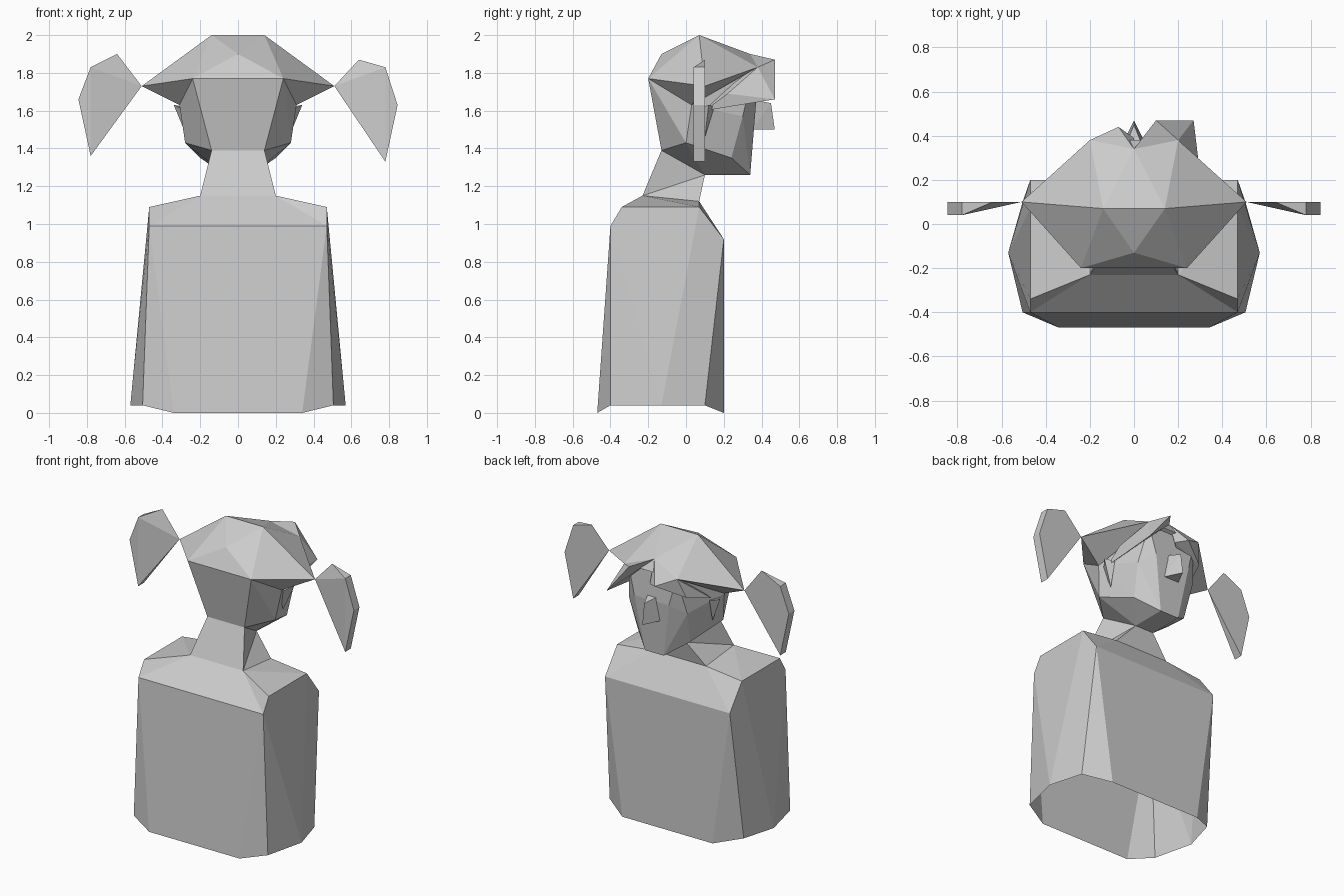
import bpy
import bmesh

cube = bpy.data.objects.get("Cube")
if cube:
    bpy.data.objects.remove(cube)

grey = bpy.data.materials.new("plain grey")
grey.use_nodes = True
tone = (0.6, 0.6, 0.6, 1)
grey.diffuse_color = tone
grey.node_tree.nodes["Principled BSDF"].inputs["Base Color"].default_value = tone


def finish(name, bm):
    """Turn a bmesh into a flat-shaded object."""
    bmesh.ops.recalc_face_normals(bm, faces=bm.faces)
    mesh = bpy.data.meshes.new(name)
    bm.to_mesh(mesh)
    bm.free()
    mesh.materials.append(grey)
    obj = bpy.data.objects.new(name, mesh)
    bpy.context.collection.objects.link(obj)
    return obj


def flip(point):
    return (-point[0], point[1], point[2])


def hull(name, points, mirrored=False):
    """Faceted solid wrapped around a few corner points."""
    bm = bmesh.new()
    corners = list(points)
    if mirrored:
        corners += [flip(p) for p in points if p[0]]
    for p in corners:
        bm.verts.new(p)
    result = bmesh.ops.convex_hull(bm, input=bm.verts)
    loose = [v for v in bm.verts if not v.link_faces]
    bmesh.ops.delete(bm, geom=loose, context="VERTS")
    bmesh.ops.dissolve_limit(bm, angle_limit=0.01, verts=bm.verts, edges=bm.edges)
    return finish(name, bm)


def shell(name, corners, faces):
    """Symmetric surface: small letters are left corners, capitals their mirror."""
    bm = bmesh.new()
    verts = {}
    for key, p in corners.items():
        verts[key] = bm.verts.new(p)
        verts[key.upper()] = bm.verts.new(flip(p))
    for face in faces.split():
        bm.faces.new([verts[key] for key in face])
        other = face.swapcase()
        if set(other) != set(face):
            bm.faces.new([verts[key] for key in other])
    return finish(name, bm)


# Torso: open hem, walls, sloping shoulders and the neck
nape = (0.14, -0.13, 1.39)
throat = (0.07, 0.1, 1.26)
hem_and_shoulders = dict(
    a=(0.34, -0.47, 0), b=(0.505, -0.4, 0.04), c=(0.57, -0.13, 0.04),
    d=(0.505, 0.1, 0.04), e=(0.34, 0.2, 0),
    f=(0.47, -0.4, 0.99), g=(0.47, -0.34, 1.09),
    h=(0.47, 0.07, 1.09), i=(0.47, 0.2, 0.92),
    j=(0.2, -0.23, 1.15), k=(0.2, 0.07, 1.12), l=nape, m=throat)
walls = "afFA abf bcf chgf cdih dei eiIE "
shoulders = "fjJF fgj gjh hjk hki ikKI "
neck = "jlLJ jlm jmk kmMK"
shell("torso", hem_and_shoulders, walls + shoulders + neck)

# Head: skull and jaw
hair_edge = (0.24, -0.2, 1.77)
temple = (0.31, 0.03, 1.63)
brow = (0.2, 0.38, 1.83)
jaw = (0.28, 0, 1.43)
chin = (0.07, 0.34, 1.26)
cheek = (0.2, 0.24, 1.35)
cheekbone = (0.22, 0.3, 1.57)
nose_bridge = (0.13, 0.37, 1.63)
hull("head", [nape, throat, hair_edge, temple, jaw, chin, cheek,
              cheekbone, nose_bridge, (0.18, 0.36, 1.82)], True)

# Hair cap, pulled out to a point on each side
crown = (0.14, 0.07, 2)
hair_tip = (0.51, 0.1, 1.73)
parting = (0, 0.34, 1.9)
hull("hair_cap", [hair_edge, temple, brow, crown, hair_tip, parting,
                  (0, -0.13, 1.9)], True)

# Fringe: a long swept lock on the left, a short one on the right
hull("left_fringe", [parting, brow, (0.1, 0.47, 1.87), (0.27, 0.47, 1.66),
                     (0.3, 0.22, 1.69), (0.3, 0.1, 1.6)])
hull("right_fringe", [parting, flip(brow), (-0.07, 0.44, 1.77), (0, 0.39, 1.75),
                      (-0.24, 0.34, 1.7), (-0.3, 0.15, 1.64)])

# Nose
hull("nose", [(0, 0.47, 1.5), (0, 0.45, 1.64), (0.06, 0.35, 1.5),
              (0.04, 0.35, 1.66)], True)

# Ears and bunches, one of each per side
ear = [(0.34, 0.12, 1.63), (0.28, 0.04, 1.6), (0.28, 0.15, 1.62), (0.27, 0.1, 1.46)]
rim = [(0.78, 1.83), (0.845, 1.66), (0.78, 1.36)]
for side, sign, drop in (("left", 1, 0.03), ("right", -1, 0)):
    hull(side + "_ear", [(x * sign, y, z) for x, y, z in ear])
    bunch = [hair_tip, (0.64, 0.1, 1.9 - drop)]
    for x, z in rim:
        lowered = z if z > 1.8 else z - drop
        bunch += [(x, 0.04, lowered), (x, 0.1, lowered)]
    hull(side + "_bunch", [(x * sign, y, z) for x, y, z in bunch])
